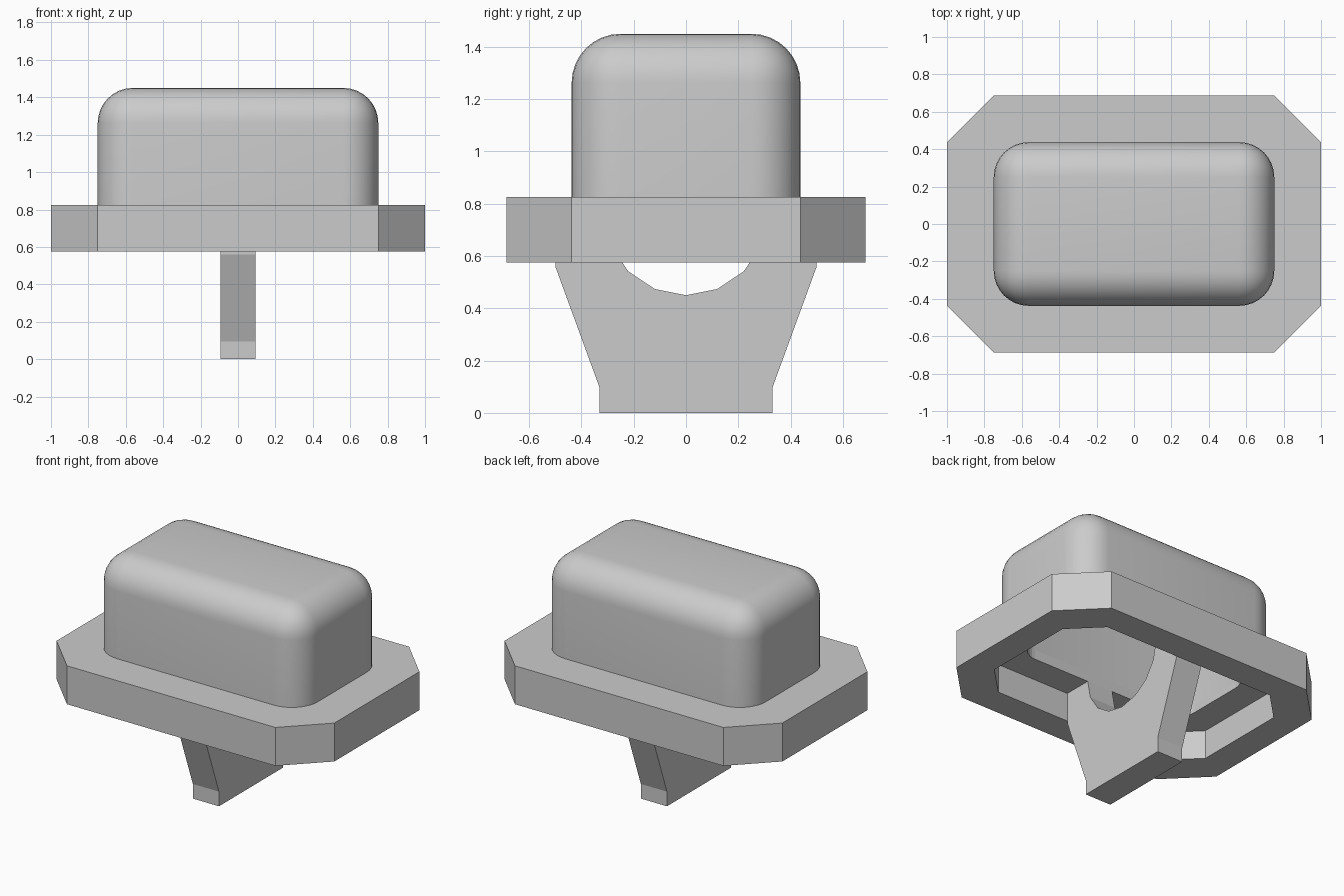
import bpy
import bmesh
import math

cube = bpy.data.objects.get("Cube")
if cube:
    bpy.data.objects.remove(cube, do_unlink=True)

grey = bpy.data.materials.new("light_grey")
grey.use_nodes = True
grey.diffuse_color = (0.6, 0.6, 0.6, 1)
grey.node_tree.nodes["Principled BSDF"].inputs["Base Color"].default_value = (0.6, 0.6, 0.6, 1)


def finish(name, bm):
    bmesh.ops.recalc_face_normals(bm, faces=bm.faces)
    mesh = bpy.data.meshes.new(name)
    bm.to_mesh(mesh)
    bm.free()
    mesh.materials.append(grey)
    obj = bpy.data.objects.new(name, mesh)
    bpy.context.collection.objects.link(obj)
    return obj


def prism(name, points, depth):
    """Extrude a closed outline of 3D points along a vector."""
    bm = bmesh.new()
    face = bm.faces.new([bm.verts.new(p) for p in points])
    new = bmesh.ops.extrude_face_region(bm, geom=[face])["geom"]
    verts = [v for v in new if isinstance(v, bmesh.types.BMVert)]
    bmesh.ops.translate(bm, verts=verts, vec=depth)
    return finish(name, bm)


def octagon(name, hx, hy, cut, z0, z1):
    corner = [(hx, hy - cut), (hx - cut, hy)]
    pts = corner + [(-x, y) for x, y in reversed(corner)]
    pts += [(-x, -y) for x, y in pts]
    return prism(name, [(x, y, z0) for x, y in pts], (0, 0, z1 - z0))


def rounded_box(name, hx, hy, z0, z1, radius):
    """Box with every edge rounded except around its flat bottom."""
    bm = bmesh.new()
    bmesh.ops.create_cube(bm, size=2)
    for v in bm.verts:
        v.co = (v.co.x * hx, v.co.y * hy, z1 if v.co.z > 0 else z0)
    edges = [e for e in bm.edges if max(v.co.z for v in e.verts) > z0 + 0.01]
    bmesh.ops.bevel(bm, geom=edges, offset=radius, offset_type='OFFSET',
                    segments=8, profile=0.5, affect='EDGES')
    return finish(name, bm)


def subtract(obj, cutter):
    mod = obj.modifiers.new("cut", 'BOOLEAN')
    mod.operation = 'DIFFERENCE'
    mod.solver = 'EXACT'
    mod.object = cutter
    bpy.ops.object.select_all(action='DESELECT')
    bpy.context.view_layer.objects.active = obj
    obj.select_set(True)
    bpy.ops.object.modifier_apply(modifier=mod.name)


SHELF = 0.7625

# Flange with a recess underneath, and the hollow rounded cap
flange = octagon("flange", 1, 0.6875, 0.25, 0.575, 0.825)
recess = octagon("recess_cutter", 0.8125, 0.5, 0.1875, 0.4, SHELF)
cap = rounded_box("cap", 0.75, 0.4375, 0.8, 1.45, 0.1875)
hollow = rounded_box("hollow_cutter", 0.625, 0.3125, 0.5, 1.325, 0.125)
subtract(flange, recess)
subtract(flange, hollow)
subtract(cap, hollow)
for cutter in (recess, hollow):
    bpy.data.objects.remove(cutter, do_unlink=True)

# Smooth the rounded cap, keeping its rim sharp
bpy.ops.object.select_all(action='DESELECT')
bpy.context.view_layer.objects.active = cap
cap.select_set(True)
bpy.ops.object.shade_smooth_by_angle(angle=math.radians(30))

# Tapered stem with a round notch between its two arms
side = [(0.33, 0), (0.33, 0.095), (0.5, 0.56), (0.5, SHELF)]
notch = []
for i in range(9):
    a = math.pi * i / 8
    notch.append((0.3125 * math.cos(a), SHELF - 0.3125 * math.sin(a)))
outline = side + notch + [(-y, z) for y, z in reversed(side)]
prism("stem", [(-0.094, y, z) for y, z in outline], (0.188, 0, 0))
